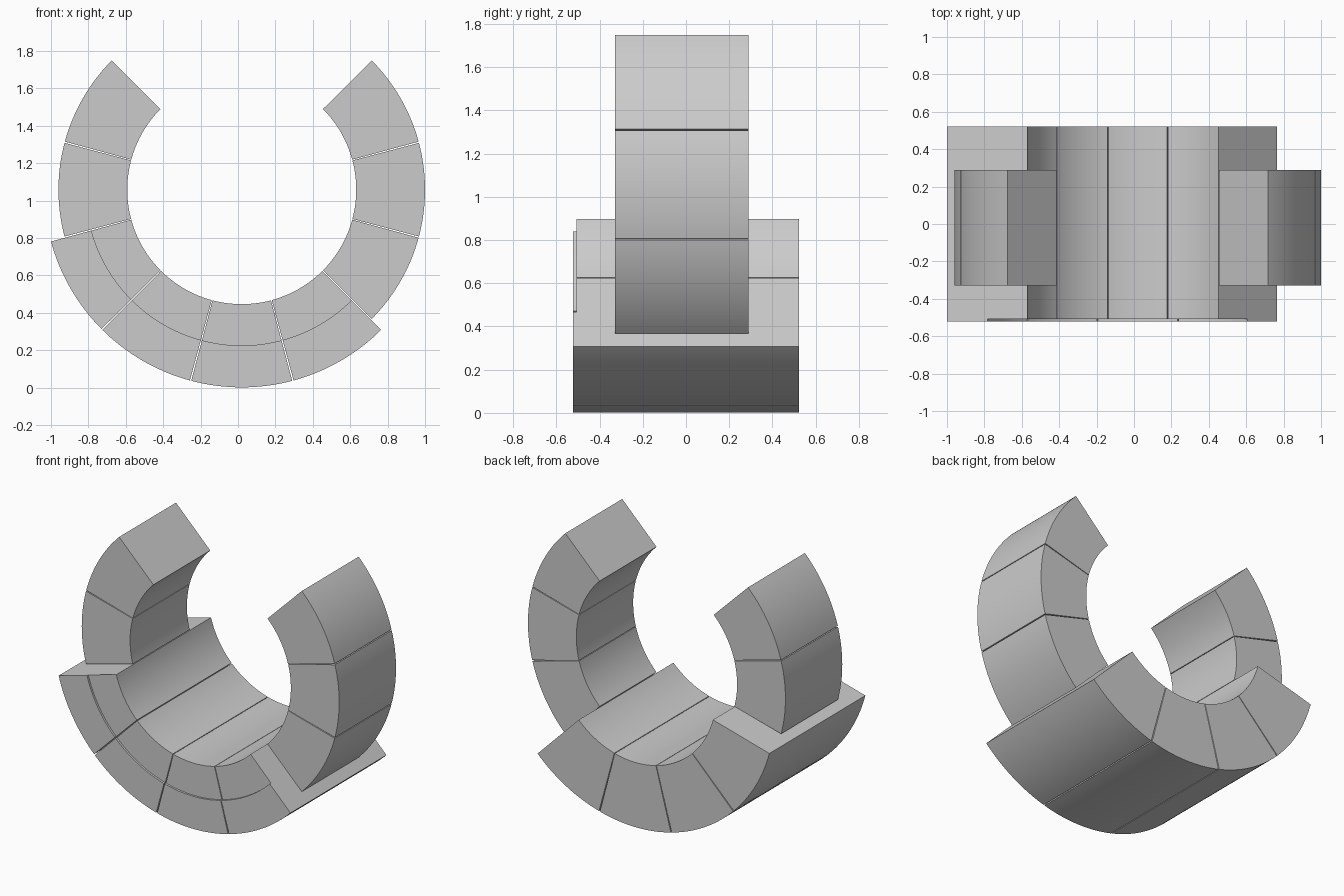
import bpy, bmesh, math

old = bpy.data.objects.get("Cube")
if old:
    bpy.data.objects.remove(old, do_unlink=True)

CX, CZ = 0.02, 1.058      # ring axis
INNER, SLIM, WIDE = 0.612, 0.98, 1.057
GAP = 0.4                 # joint between neighbouring blocks, degrees
STEPS = 16

grey = bpy.data.materials.new("light_grey")
grey.use_nodes = True
COLOUR = (0.6, 0.6, 0.6, 1)
grey.diffuse_color = COLOUR
grey.node_tree.nodes["Principled BSDF"].inputs["Base Color"].default_value = COLOUR


def arc_block(name, profile, start, end):
    """Sweep a (radius, y) outline around the ring axis and cap both ends."""
    bm = bmesh.new()
    rings = []
    for i in range(STEPS + 1):
        a = math.radians(start + (end - start) * i / STEPS)
        rings.append([bm.verts.new((CX + r * math.cos(a), y, CZ + r * math.sin(a)))
                      for r, y in profile])
    n = len(profile)
    for one, two in zip(rings, rings[1:]):
        for j in range(n):
            k = (j + 1) % n
            bm.faces.new((one[j], one[k], two[k], two[j]))
    bm.faces.new(rings[0])
    bm.faces.new(rings[-1])
    bmesh.ops.recalc_face_normals(bm, faces=bm.faces)
    mesh = bpy.data.meshes.new(name)
    bm.to_mesh(mesh)
    bm.free()
    mesh.materials.append(grey)
    obj = bpy.data.objects.new(name, mesh)
    bpy.context.collection.objects.link(obj)
    bpy.ops.object.select_all(action='DESELECT')
    obj.select_set(True)
    bpy.context.view_layer.objects.active = obj
    bpy.ops.object.shade_smooth_by_angle(angle=math.radians(30))


# Slim blocks have a plain section; wide ones have a shallow recess in front
slim = [(INNER, -0.328), (SLIM, -0.328), (SLIM, 0.29), (INNER, 0.29)]
wide = [(INNER, -0.508), (0.833, -0.508), (0.833, -0.522), (WIDE, -0.522),
        (WIDE, 0.522), (INNER, 0.522)]

# Nine thirty-degree blocks from the right tip, under the base, to the left tip
for i in range(9):
    a = 135 + 30 * i
    is_wide = 195 <= a < 315
    side = "base" if is_wide else ("right_arm" if a < 195 else "left_arm")
    arc_block(f"{side}_block_{i + 1}", wide if is_wide else slim,
              a + GAP / 2, a + 30 - GAP / 2)
